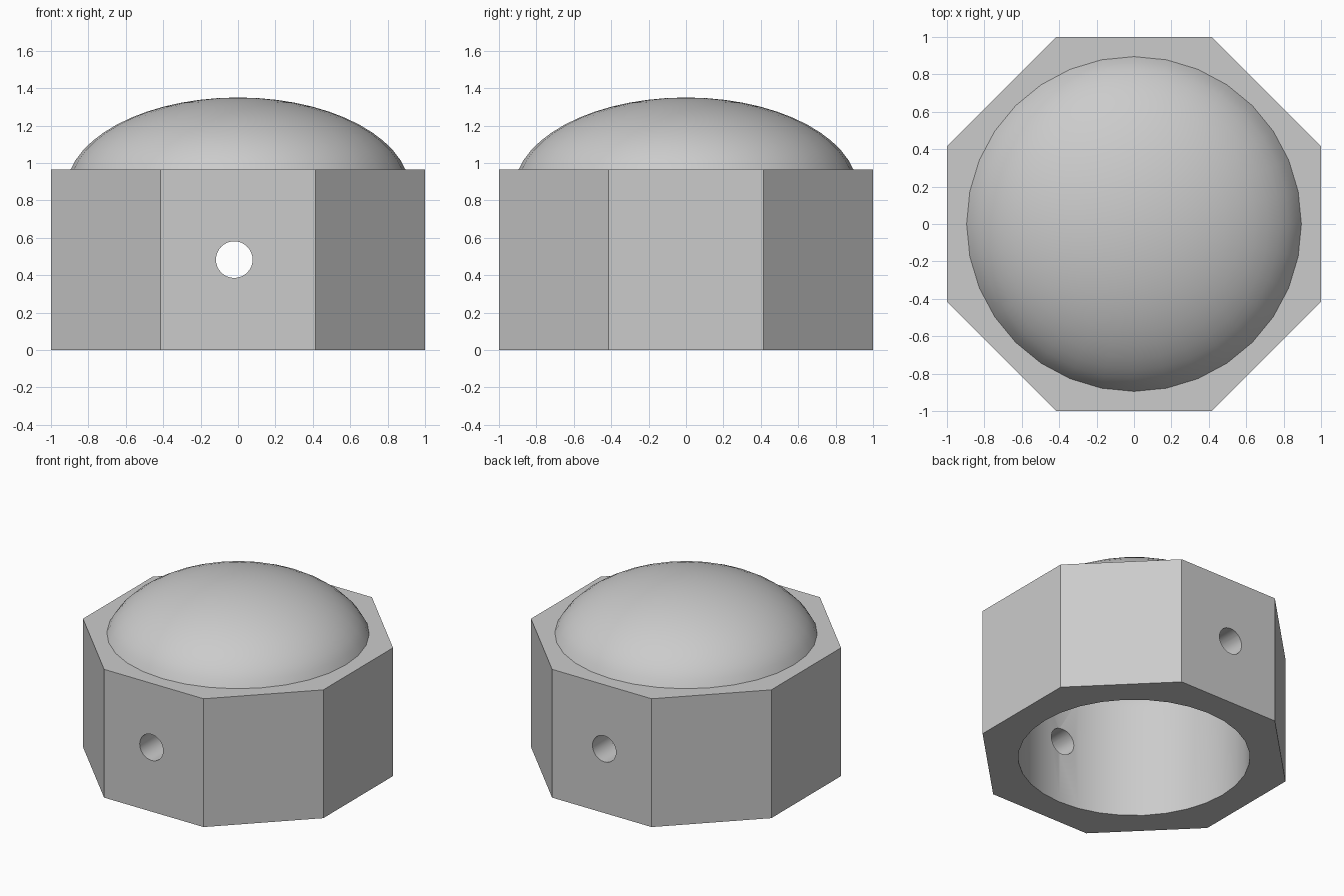
import bpy
import bmesh
import math

old = bpy.data.objects.get("Cube")
if old:
    bpy.data.objects.remove(old, do_unlink=True)

DECK = 0.965         # height of the octagonal collar
SPRING = 0.85        # level where the dome curve begins
BORE = 0.79          # radius of the hollow inside
SEGMENTS = 32

grey = bpy.data.materials.new("plain grey")
grey.use_nodes = True
colour = (0.6, 0.6, 0.6, 1)
grey.diffuse_color = colour
grey.node_tree.nodes["Principled BSDF"].inputs["Base Color"].default_value = colour


def lathe(name, profile):
    """Revolve (radius, height) points around z into a closed solid."""
    bm = bmesh.new()
    verts = [bm.verts.new((r, 0, z)) for r, z in profile]
    edges = [bm.edges.new(pair) for pair in zip(verts, verts[1:])]
    bmesh.ops.spin(bm, geom=verts + edges, cent=(0, 0, 0), axis=(0, 0, 1),
                   angle=math.tau, steps=SEGMENTS)
    bmesh.ops.remove_doubles(bm, verts=bm.verts, dist=0.0001)
    bmesh.ops.recalc_face_normals(bm, faces=bm.faces)
    mesh = bpy.data.meshes.new(name)
    bm.to_mesh(mesh)
    bm.free()
    obj = bpy.data.objects.new(name, mesh)
    bpy.context.collection.objects.link(obj)
    mesh.materials.append(grey)
    return obj


def dome_arc(radius, height, steps=14):
    """Quarter ellipse from the spring line up to the axis."""
    angles = [math.pi / 2 * i / steps for i in range(steps)]
    arc = [(radius * math.cos(a), SPRING + height * math.sin(a)) for a in angles]
    return arc + [(0, SPRING + height)]


def combine(target, tool, operation):
    mod = target.modifiers.new(tool.name, "BOOLEAN")
    mod.operation = operation
    mod.solver = "EXACT"
    mod.object = tool
    tool.hide_render = True
    bpy.context.view_layer.objects.active = target
    bpy.ops.object.modifier_apply(modifier=mod.name)
    bpy.data.objects.remove(tool, do_unlink=True)


# octagonal collar with flats facing the axes
bpy.ops.mesh.primitive_cylinder_add(vertices=8, radius=1 / math.cos(math.pi / 8),
                                    depth=DECK, location=(0, 0, DECK / 2),
                                    rotation=(0, 0, math.pi / 8))
cap = bpy.context.object
cap.name = "domed_cap"
bpy.ops.object.transform_apply(location=True, rotation=True, scale=True)
cap.data.materials.append(grey)

# low dome rising from the collar
dome = lathe("dome", [(0, SPRING)] + dome_arc(0.92, 0.5))
combine(cap, dome, "UNION")

# hollow, open underneath and rounded inside the dome
cavity = lathe("cavity", [(0, -0.2), (BORE, -0.2)] + dome_arc(BORE, 0.43))
combine(cap, cavity, "DIFFERENCE")

# cross hole through the front and back walls
bpy.ops.mesh.primitive_cylinder_add(vertices=SEGMENTS, radius=0.098, depth=3,
                                    location=(-0.02, 0, 0.483),
                                    rotation=(math.pi / 2, 0, 0))
pin_hole = bpy.context.object
pin_hole.name = "pin_hole"
pin_hole.data.materials.append(grey)
combine(cap, pin_hole, "DIFFERENCE")

bpy.ops.object.select_all(action="DESELECT")
cap.select_set(True)
bpy.context.view_layer.objects.active = cap
bpy.ops.object.shade_smooth_by_angle(angle=math.radians(30))
